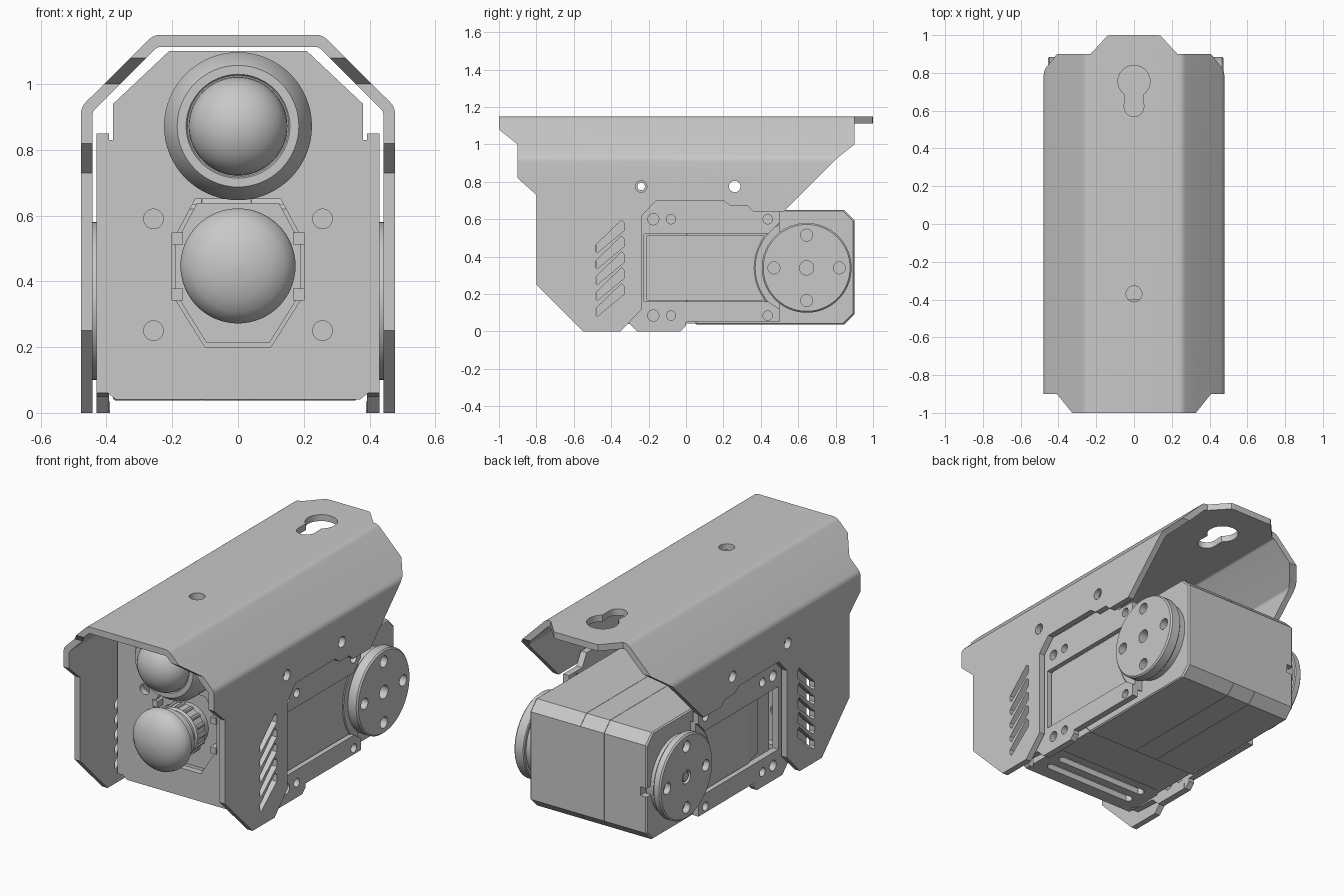
import bpy, bmesh, math
from mathutils import Vector

if "Cube" in bpy.data.objects:
    bpy.data.objects.remove(bpy.data.objects["Cube"])

grey = bpy.data.materials.new("light_grey")
grey.use_nodes = True
grey.diffuse_color = (0.58, 0.58, 0.58, 1)
grey.node_tree.nodes["Principled BSDF"].inputs["Base Color"].default_value = (0.58, 0.58, 0.58, 1)


def finish(name, bm):
    bmesh.ops.recalc_face_normals(bm, faces=bm.faces)
    mesh = bpy.data.meshes.new(name)
    bm.to_mesh(mesh)
    bm.free()
    mesh.materials.append(grey)
    ob = bpy.data.objects.new(name, mesh)
    bpy.context.collection.objects.link(ob)
    return ob


def place(axis, u, v, d):
    return {"x": Vector((d, u, v)), "y": Vector((u, d, v)), "z": Vector((u, v, d))}[axis]


def prism(name, pts, axis, a, b):
    """Extrude a flat outline along an axis from a to b."""
    bm = bmesh.new()
    ends = [[bm.verts.new(place(axis, u, v, d)) for u, v in pts] for d in (a, b)]
    bm.faces.new(ends[0])
    bm.faces.new(ends[1])
    n = len(pts)
    for i in range(n):
        j = (i + 1) % n
        bm.faces.new((ends[0][i], ends[0][j], ends[1][j], ends[1][i]))
    return finish(name, bm)


def rect(u0, u1, v0, v1, c=0.0):
    """Rectangle outline with optional chamfered corners."""
    if not c:
        return [(u0, v0), (u1, v0), (u1, v1), (u0, v1)]
    return [(u0 + c, v0), (u1 - c, v0), (u1, v0 + c), (u1, v1 - c),
            (u1 - c, v1), (u0 + c, v1), (u0, v1 - c), (u0, v0 + c)]


def circle(u, v, r, n=24):
    return [(u + r * math.cos(2 * math.pi * i / n), v + r * math.sin(2 * math.pi * i / n)) for i in range(n)]


def lathe(name, profile, axis, u, v, n=64):
    """Turn (radius, position) points around a line along the axis."""
    bm = bmesh.new()
    rings = [[bm.verts.new(place(axis, a, b, d)) for a, b in circle(u, v, max(r, 0.001), n)] for r, d in profile]
    bm.faces.new(rings[0])
    bm.faces.new(rings[-1])
    for lo, hi in zip(rings, rings[1:]):
        for i in range(n):
            j = (i + 1) % n
            bm.faces.new((lo[i], lo[j], hi[j], hi[i]))
    return smooth(finish(name, bm), 35)


def activate(ob):
    bpy.ops.object.select_all(action="DESELECT")
    ob.select_set(True)
    bpy.context.view_layer.objects.active = ob


def smooth(ob, angle=30):
    activate(ob)
    bpy.ops.object.shade_smooth_by_angle(angle=math.radians(angle))
    return ob


def cut(ob, tools, operation="DIFFERENCE"):
    for tool in tools:
        tool.hide_render = True
        mod = ob.modifiers.new("cut", "BOOLEAN")
        mod.operation, mod.object, mod.solver = operation, tool, "EXACT"
        activate(ob)
        bpy.ops.object.modifier_apply(modifier=mod.name)
        bpy.data.objects.remove(tool)


def rounded(pts, r):
    """Round the inner points of an open path."""
    out = [Vector(pts[0])]
    for a, b, c in zip(pts, pts[1:], pts[2:]):
        a, b, c = Vector(a), Vector(b), Vector(c)
        p, q = b + (a - b).normalized() * r, b + (c - b).normalized() * r
        for t in (0, 0.25, 0.5, 0.75, 1):
            out.append(p * (1 - t) ** 2 + b * 2 * t * (1 - t) + q * t * t)
    return out + [Vector(pts[-1])]


def mirrored_path(pts):
    return pts + [(-u, v) for u, v in reversed(pts)]


# Folded sheet cover, trimmed to its side outline
outer = rounded(mirrored_path([(0.478, 0), (0.478, 0.93), (0.257, 1.15)]), 0.022)
inner = rounded(mirrored_path([(0.443, 0), (0.443, 0.915), (0.245, 1.113)]), 0.01)
cover = prism("cover", outer + inner[::-1], "y", -1.1, 0.98)
side = [(-1, 1.2), (-1, 1.08), (-0.9, 1.0), (-0.9, 0.82), (-0.8, 0.73), (-0.8, 0.25), (-0.53, -0.02),
        (-0.37, -0.02), (-0.235, 0.12), (-0.235, 0.62), (-0.16, 0.7), (0.2, 0.7), (0.24, 0.67),
        (0.33, 0.67), (0.36, 0.64), (0.52, 0.64), (0.8, 0.92), (0.9, 1.0), (0.9, 1.2)]
cut(cover, [prism("side_trim", side, "x", -0.6, 0.6)], "INTERSECT")

# Cover holes: keyhole, top hole, side holes and vent slots
arc = [(0.085 * math.sin(math.radians(a)), 0.755 + 0.085 * math.cos(math.radians(a))) for a in range(-144, 145, 12)]
foot = [(0.052 * math.cos(math.radians(a)), 0.62 - 0.052 * math.sin(math.radians(a))) for a in range(0, 181, 20)]
holes = [prism("keyhole", arc + foot, "z", 1, 1.3), prism("top_hole", circle(0, -0.37, 0.042), "z", 1, 1.3)]
holes += [prism("side_hole", circle(y, 0.775, 0.031), "x", -0.6, 0.6) for y in (-0.24, 0.26)]
for i in range(5):
    z = 0.085 * i
    slot = [(-0.475, 0.08 + z), (-0.33, 0.2 + z), (-0.33, 0.24 + z), (-0.345, 0.255 + z),
            (-0.485, 0.12 + z), (-0.485, 0.09 + z)]
    holes.append(prism("vent_slot", slot, "x", -0.6, 0.6))
cut(cover, holes)
smooth(cover)

# Hanging tab at the back of the cover
prism("hanging_tab", [(-0.23, 0.9), (-0.14, 0.998), (-0.12, 1), (0.12, 1), (0.14, 0.998), (0.23, 0.9)],
      "z", 1.113, 1.15)

# Front plate with control opening and screw holes
half = [(0.37, 0.04), (0.395, 0.06), (0.43, 0.06), (0.43, 0.83), (0.38, 0.83), (0.38, 0.94), (0.21, 1.1)]
plate = prism("front_plate", mirrored_path(half), "y", -0.48, -0.443)
opening = mirrored_path([(0.1, 0.2), (0.2, 0.36), (0.2, 0.52), (0.13, 0.65)])
cut(plate, [prism("opening", opening, "y", -0.6, -0.4)]
    + [prism("screw_hole", circle(x, z, 0.03), "y", -0.6, -0.4) for x in (-0.257, 0.257) for z in (0.25, 0.59)])

# Bottom flange of the bracket
floor = prism("bottom_flange", rect(-0.37, 0.37, -0.46, -0.2, 0.04), "z", 0.04, 0.075)
cut(floor, [prism("floor_slot", rect(-0.3, 0.3, y, y + 0.05, 0.02), "z", 0, 0.2) for y in (-0.4, -0.3)])

# Side flanges that clamp the drive unit
flange_outline = [(-0.48, 0.06), (-0.48, 0.85), (-0.18, 0.85), (-0.14, 0.71), (0.34, 0.71), (0.38, 0.64),
                  (0.5, 0.64), (0.5, 0.58), (0.44, 0.52), (-0.225, 0.52), (-0.225, 0.16), (0.44, 0.16),
                  (0.5, 0.12), (0.5, 0.05), (0, 0.05), (0, 0.03), (-0.03, 0), (-0.26, 0), (-0.31, 0.05)]
for s, word in ((1, "left"), (-1, "right")):
    flange = prism(word + "_flange", flange_outline, "x", s * 0.393, s * 0.43)
    spots = [(y, z, r) for z in (0.085, 0.6) for y, r in ((-0.175, 0.03), (-0.08, 0.025), (0.437, 0.025))]
    spots.append((-0.24, 0.775, 0.02))
    cut(flange, [prism("flange_hole", circle(y, z, r), "x", -0.6, 0.6) for y, z, r in spots])
    # Foot lip under each flange
    prism(word + "_foot", rect(-0.25, -0.04, 0, 0.035), "x", s * 0.39, s * 0.43)

# Drive unit housing: three shells with thin seams between them
sections = [(-0.38, 0.006), (-0.372, 0), (-0.111, 0), (-0.11, 0.002), (-0.109, 0),
            (0.039, 0), (0.04, 0.002), (0.041, 0), (0.355, 0), (0.363, 0.006)]
bm = bmesh.new()
loops = [[bm.verts.new((x, y, z)) for y, z in rect(i, 0.9 - i, 0.037 + i, 0.65 - i, 0.055)] for x, i in sections]
bm.faces.new(loops[0])
bm.faces.new(loops[-1])
for lo, hi in zip(loops, loops[1:]):
    for i in range(8):
        j = (i + 1) % 8
        bm.faces.new((lo[i], lo[j], hi[j], hi[i]))
housing = finish("drive_housing", bm)
cut(housing, [prism("cable_notch", rect(0.84, 0.95, 0.3, 0.35), "x", -0.45, -0.34)])
prism("drive_front", rect(-0.24, 0.1, 0.042, 0.635, 0.015), "x", -0.36, 0.36)
prism("left_drive_panel", rect(-0.215, 0.42, 0.165, 0.515, 0.01), "x", 0.35, 0.408)
prism("right_drive_panel", [(-0.35, 0.42), (-0.408, 0.42), (-0.408, 0.02), (-0.37, -0.12), (-0.35, -0.12)],
      "z", 0.165, 0.515)

# Round output discs on both sides, each behind a half-moon rim
for s, word, end in ((1, "left", 0.475), (-1, "right", 0.455)):
    rim = lathe(word + "_bearing_rim", [(0.285, s * 0.35), (0.285, s * 0.405), (0.275, s * 0.412)], "x", 0.645, 0.34)
    cut(rim, [prism("rim_trim", rect(0.5, 1, 0, 0.7), "x", -0.5, 0.5)])
    lathe(word + "_hub", [(0.22, s * 0.35), (0.22, s * 0.42)], "x", 0.645, 0.34)
    disc = lathe(word + "_output_disc", [(0.235, s * 0.41), (0.24, s * 0.415), (0.24, s * (end - 0.008)),
                                         (0.232, s * end)], "x", 0.645, 0.34)
    spots = [(0.645, 0.34, 0.038)] + [(0.645 + 0.175 * a, 0.34 + 0.175 * b, 0.032)
                                      for a, b in ((1, 0), (-1, 0), (0, 1), (0, -1))]
    cut(disc, [prism("disc_hole", circle(y, z, r), "x", s * 0.4, s * 0.5) for y, z, r in spots])
    smooth(disc, 35)
lathe("disc_screw", [(0.03, -0.41), (0.03, -0.445), (0.024, -0.45)], "x", 0.645, 0.34, 24)

# Mushroom push button with neck, ribbed collar and switch block
lathe("push_button", [(0, -0.785), (0.05, -0.781), (0.1, -0.767), (0.14, -0.745), (0.168, -0.715), (0.175, -0.69),
                      (0.175, -0.67), (0.165, -0.662), (0.15, -0.655), (0.15, -0.61), (0.125, -0.6),
                      (0.125, -0.57), (0.135, -0.56), (0.135, -0.49), (0.12, -0.485), (0.12, -0.3)], "y", 0, 0.447)
for u, v in circle(0, 0.447, 0.133, 16):
    prism("collar_rib", circle(u, v, 0.012, 8), "y", -0.56, -0.49)
block = [(0.095, 0.212), (0.19, 0.364), (0.19, 0.516), (0.124, 0.639)]
prism("switch_block", mirrored_path(block), "y", -0.44, -0.24)
for s in (-1, 1):
    for z in (0.36, 0.53):
        prism("switch_terminal", rect(s * 0.185 - 0.018, s * 0.185 + 0.018, z - 0.018, z + 0.018), "y", -0.49, -0.4)

# Domed sensor in a stepped ring
lathe("sensor_ring", [(0.225, -0.47), (0.225, -0.61), (0.185, -0.67), (0.158, -0.67), (0.154, -0.664), (0.1, -0.664)],
      "y", 0, 0.872)
dome = [(0.15, -0.62)] + [(0.15 * math.cos(math.radians(a)), -0.666 - 0.13 * math.sin(math.radians(a)))
                          for a in range(0, 91, 9)]
lathe("sensor_dome", dome, "y", 0, 0.872)
lathe("sensor_back", [(0.13, -0.45), (0.13, -0.4)], "y", 0, 0.872)
